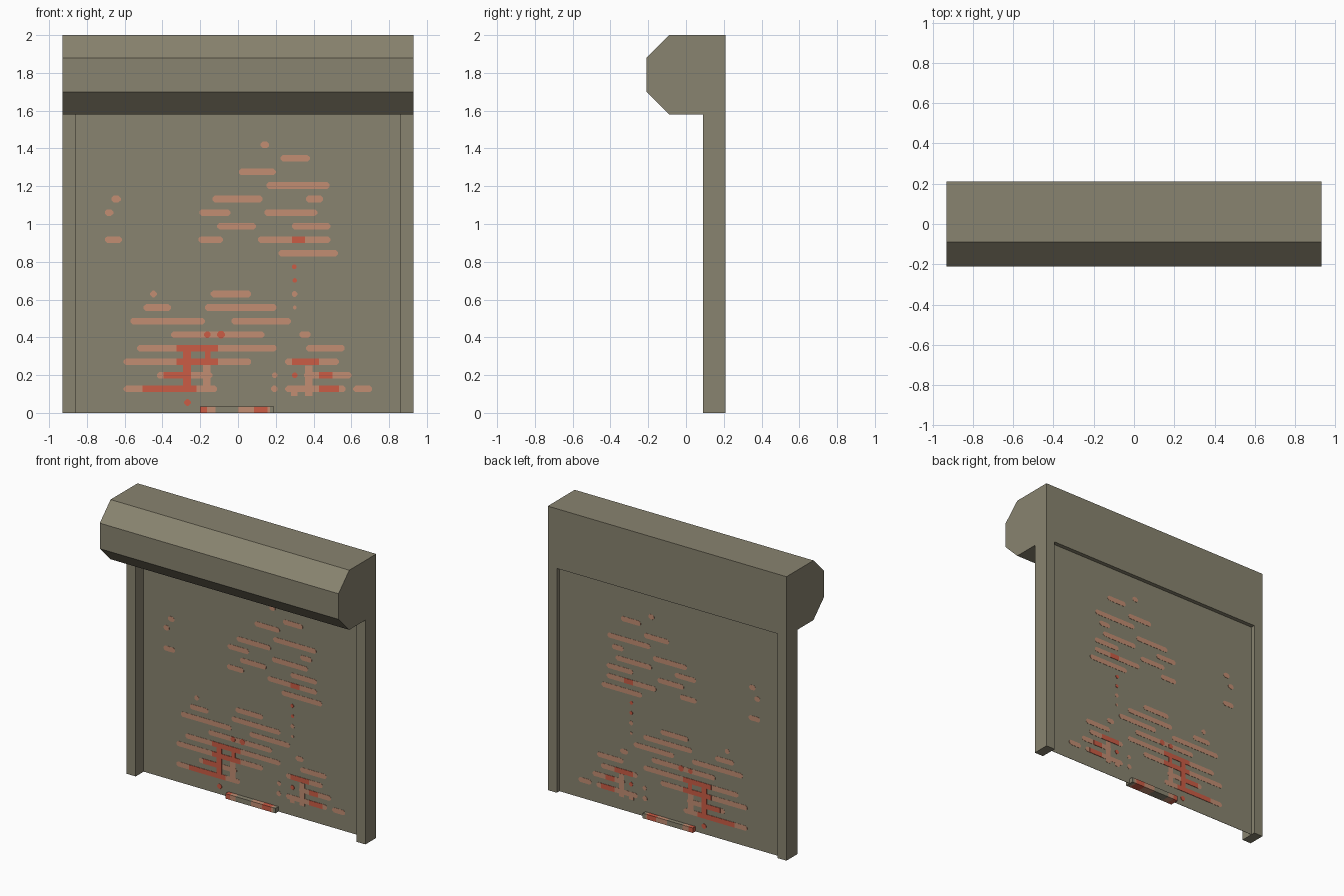
import bpy, bmesh

if "Cube" in bpy.data.objects:
    bpy.data.objects.remove(bpy.data.objects["Cube"])


def material(name, rgb):
    m = bpy.data.materials.new(name)
    m.diffuse_color = (*rgb, 1)
    m.use_nodes = True
    m.node_tree.nodes["Principled BSDF"].inputs["Base Color"].default_value = m.diffuse_color
    return m


GREY = material("grey_beige_metal", (0.25, 0.23, 0.16))
ORANGE = material("light_rust", (0.54, 0.27, 0.17))
RED = material("red_rust", (0.60, 0.107, 0.06))


def finish(name, bm, mats):
    bmesh.ops.recalc_face_normals(bm, faces=bm.faces)
    me = bpy.data.meshes.new(name)
    bm.to_mesh(me)
    bm.free()
    for m in mats:
        me.materials.append(m)
    ob = bpy.data.objects.new(name, me)
    bpy.context.collection.objects.link(ob)
    return ob


def loft(bm, rings, mats=None):
    """Join matching point rings into a closed solid; mats colours each span."""
    vs = [[bm.verts.new(p) for p in r] for r in rings]
    n = len(vs[0])
    for s in range(len(vs) - 1):
        for i in range(n):
            j = (i + 1) % n
            f = bm.faces.new((vs[s][i], vs[s][j], vs[s + 1][j], vs[s + 1][i]))
            f.material_index = mats[s] if mats else 0
    for ring, span in ((vs[0], 0), (vs[-1], -1)):
        f = bm.faces.new(ring)
        f.material_index = mats[span] if mats else 0


def extrude_x(name, profile, xs, mats=(GREY,), spans=None):
    bm = bmesh.new()
    loft(bm, [[(x, y, z) for y, z in profile] for x in xs], spans)
    return finish(name, bm, mats)


def rect(y0, y1, z0, z1):
    return [(y0, z0), (y1, z0), (y1, z1), (y0, z1)]


# Roller housing with chamfered front
extrude_x("roller_housing",
          [(0.21, 2), (-0.09, 2), (-0.21, 1.88), (-0.21, 1.70), (-0.09, 1.58), (0.21, 1.58)],
          [-0.93, 0.93])

# Side guide rails
for side, s in (("left", -1), ("right", 1)):
    extrude_x(side + "_guide_rail", rect(0.09, 0.21, 0, 1.58), sorted([s * 0.86, s * 0.93]))

# Thin shutter curtain
PY = 0.18
extrude_x("shutter_curtain", rect(PY - 0.001, PY + 0.001, 0, 1.58), [-0.86, 0.86])

# Bottom handle with rusty sections along its length
extrude_x("bottom_handle", rect(0.145, 0.21, 0, 0.035),
          [-0.20, -0.165, -0.12, 0.0, 0.085, 0.155, 0.17, 0.19],
          (GREY, ORANGE, RED), [2, 1, 0, 1, 2, 1, 0])

# Rust streaks: (slat row, start x, end x)
light_low = [
    (0, -.605, -.11), (0, .175, .21), (0, .25, .57), (0, .61, .71),
    (1, -.43, -.135), (1, .18, .21), (1, .35, .60),
    (2, -.605, .07), (2, .25, .535),
    (3, -.535, .205), (3, .36, .565),
    (4, -.355, .14), (4, .325, .385),
    (5, -.57, -.175), (5, -.035, .28),
    (6, -.50, -.355), (6, -.175, .205), (6, .29, .31),
    (7, -.465, -.43), (7, -.145, .07), (7, .285, .315)]
light_high = [
    (10, .215, .53),
    (11, -.705, -.615), (11, -.21, -.08), (11, .105, .49),
    (12, -.11, .095), (12, .285, .49),
    (13, -.705, -.66), (13, -.205, -.04), (13, .14, .42),
    (14, -.67, -.62), (14, -.135, .13), (14, .36, .45),
    (15, .15, .485), (16, .005, .20), (17, .225, .38), (18, .12, .165)]
dark = [
    (-1, -.285, -.25), (0, -.505, -.22), (0, .43, .535),
    (1, -.395, -.25), (1, .285, .315), (1, .43, .50),
    (2, -.325, -.105), (2, .285, .43), (3, -.325, -.105),
    (4, -.18, -.145), (4, -.11, -.07),
    (9, .285, .31), (10 - 2, .288, .312), (11, .285, .355)]
# Vertical runs: (x0, x1, z0, z1)
light_runs = [(-.185, -.145, .125, .27), (.355, .395, .09, .25), (.28, .315, .09, .14)]
dark_runs = [(-.29, -.25, .125, .345), (-.175, -.145, .27, .345)]


def rust(name, mat, streaks, runs, half, pointed):
    bm = bmesh.new()
    shapes = [[(a, c), (b, c), (b, d), (a, d)] for a, b, c, d in runs]
    for row, a, b in streaks:
        z, h = 0.127 + 0.0718 * row, 0.0175
        if b - a < 0.04:
            h = (b - a) / 2
        e = min(0.012, (b - a) / 3) if pointed or b - a < 0.04 else 0
        if e:
            shapes.append([(a, z - h / 3), (a + e, z - h), (b - e, z - h), (b, z - h / 3),
                           (b, z + h / 3), (b - e, z + h), (a + e, z + h), (a, z + h / 3)])
        else:
            shapes.append([(a, z - h), (b, z - h), (b, z + h), (a, z + h)])
    for sh in shapes:
        loft(bm, [[(x, y, z) for x, z in sh] for y in (PY - half, PY + half)])
    finish(name, bm, (mat,))


# Plates pass through the curtain, so the rust shows on both sides
rust("light_rust_streaks", ORANGE, light_low + light_high, light_runs, 0.0025, True)
rust("red_rust_patches", RED, dark, dark_runs, 0.004, False)
